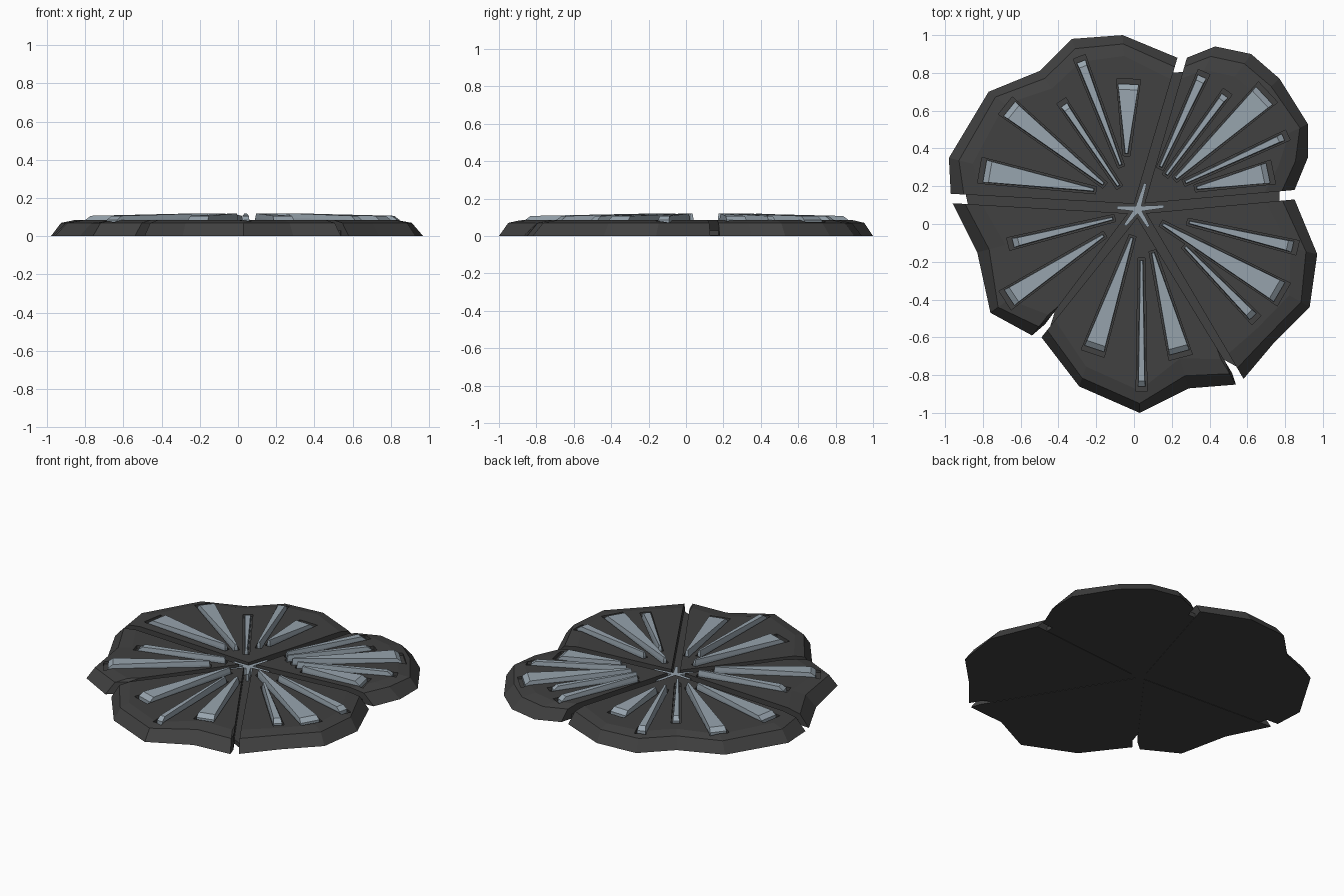
import bpy, bmesh, math, random
from mathutils import Vector

random.seed(4)
cube = bpy.data.objects.get("Cube")
if cube:
    bpy.data.objects.remove(cube)


def material(name, rgb):
    m = bpy.data.materials.new(name)
    m.use_nodes = True
    m.diffuse_color = (*rgb, 1)
    bsdf = m.node_tree.nodes["Principled BSDF"]
    bsdf.inputs["Base Color"].default_value = (*rgb, 1)
    bsdf.inputs["Roughness"].default_value = 0.8
    return m


dark = material("charcoal", (0.052, 0.052, 0.052))
pale = material("pale blue grey", (0.31, 0.37, 0.42))


def loft(name, rings, mat):
    """Closed solid through rings of equal point count."""
    bm = bmesh.new()
    loops = [[bm.verts.new(p) for p in ring] for ring in rings]
    n = len(loops[0])
    for a, b in zip(loops, loops[1:]):
        for i in range(n):
            j = (i + 1) % n
            bm.faces.new((a[i], a[j], b[j], b[i]))
    bm.faces.new(list(reversed(loops[0])))
    bm.faces.new(loops[-1])
    bmesh.ops.remove_doubles(bm, verts=bm.verts, dist=0.0001)
    bmesh.ops.recalc_face_normals(bm, faces=bm.faces)
    mesh = bpy.data.meshes.new(name)
    bm.to_mesh(mesh)
    bm.free()
    mesh.materials.append(mat)
    obj = bpy.data.objects.new(name, mesh)
    bpy.context.collection.objects.link(obj)
    return obj


def wedge_ring(inner, outer, wi, wo, zi, zo, grow=0.0, shift=0.0):
    """Tapered four-point footprint running from inner to outer."""
    a, b = Vector(inner), Vector(outer)
    d = (b - a).normalized()
    s = Vector((d.y, -d.x))
    a, b = a - d * grow, b + d * (grow + shift)
    hi, ho = wi / 2 + grow, wo / 2 + grow
    return [(*(a + s * hi), zi), (*(b + s * ho), zo),
            (*(b - s * ho), zo), (*(a - s * hi), zi)]


centre = Vector((0.02, 0.08))

# Rim of each lobe, and its ribs: inner end, outer end, outer width
lobes = {
    "back_right": (
        [(.23, .88), (-.06, 1), (-.33, .98), (-.5, .81), (-.77, .7), (-.98, .35), (-.97, .16)],
        [((-.07, .31), (-.28, .86), .05), ((-.04, .37), (-.03, .74), .11),
         ((-.08, .2), (-.37, .63), .04), ((-.16, .21), (-.66, .61), .1),
         ((-.21, .18), (-.79, .28), .12)]),
    "front_right": (
        [(-.96, .11), (-.83, -.15), (-.76, -.47), (-.54, -.59), (-.47, -.53)],
        [((-.11, .03), (-.64, -.1), .05), ((-.16, -.06), (-.66, -.39), .1)]),
    "front": (
        [(-.49, -.6), (-.29, -.86), (.03, -1), (.29, -.87), (.54, -.85), (.52, -.79)],
        [((-.01, -.07), (-.21, -.66), .11), ((.04, -.19), (.04, -.86), .04),
         ((.1, -.15), (.24, -.68), .11)]),
    "front_left": (
        [(.58, -.82), (.74, -.63), (.93, -.44), (.97, -.16), (.85, .13)],
        [((.27, -.12), (.63, -.49), .05), ((.15, 0), (.77, -.36), .12),
         ((.29, .01), (.84, -.12), .06)]),
    "back_left": (
        [(.85, .18), (.92, .35), (.92, .53), (.77, .77), (.62, .9), (.43, .94), (.28, .88)],
        [((.33, .19), (.71, .27), .11), ((.27, .22), (.79, .46), .04),
         ((.22, .24), (.69, .68), .13), ((.17, .26), (.48, .68), .04),
         ((.14, .3), (.36, .78), .05)]),
}


def apply_cut(obj, cutter):
    mod = obj.modifiers.new("slot", "BOOLEAN")
    mod.operation = "DIFFERENCE"
    mod.solver = "EXACT"
    mod.object = cutter
    with bpy.context.temp_override(object=obj, active_object=obj):
        bpy.ops.object.modifier_apply(modifier=mod.name)
    bpy.data.objects.remove(cutter)


floor_points = []
for name, (rim, ribs) in lobes.items():
    rim = [Vector(p) for p in rim]
    first, last = (rim[0] - centre), (rim[-1] - centre)
    half = first.angle(last) / 2
    bisector = (first.normalized() + last.normalized()).normalized()
    tip = centre + bisector * 0.025 / math.sin(half)

    # Lobe with a steep outer bevel and a soft upper bevel
    jitter = [random.uniform(0.8, 1.3) for _ in rim]

    def ring(inset, z):
        pts = [p + (tip - p).normalized() * inset * k for p, k in zip(rim, jitter)]
        return [(p.x, p.y, z) for p in pts + [tip]]

    lobe = loft(name + "_lobe", [ring(0, 0), ring(.055, .07), ring(.13, .085)], dark)
    floor_points += [p + (centre - p).normalized() * 0.08 for p in rim]

    # Raised tapered ribs, each seated in a narrow slot
    for i, (a, b, w) in enumerate(ribs):
        wi = 0.02
        slot = loft("slot_cutter", [wedge_ring(a, b, wi, w, z, z, .009, .018)
                                    for z in (.062, .2)], dark)
        apply_cut(lobe, slot)
        loft(f"{name}_rib_{i + 1}", [
            wedge_ring(a, b, wi, w, .055, .055),
            wedge_ring(a, b, wi, w, .095, .085),
            wedge_ring(a, b, wi, w, .12, .107, -.004, -.025)], pale)

# Sunken floor showing in the grooves between lobes
loft("groove_floor", [[(p.x, p.y, z) for p in floor_points] for z in (.002, .03)], dark)

# Small star of pale slivers where the grooves meet
names = list(lobes)
for i, name in enumerate(names):
    here, after = lobes[name][0], lobes[names[(i + 1) % len(names)]][0]
    heading = ((Vector(here[-1]) + Vector(after[0])) / 2 - centre).normalized()
    end = centre + heading * (0.14 if i > 2 else 0.11)
    loft(f"centre_sliver_{i + 1}", [
        wedge_ring(centre, end, .03, .016, z, z) for z in (.025, .075)], pale)
